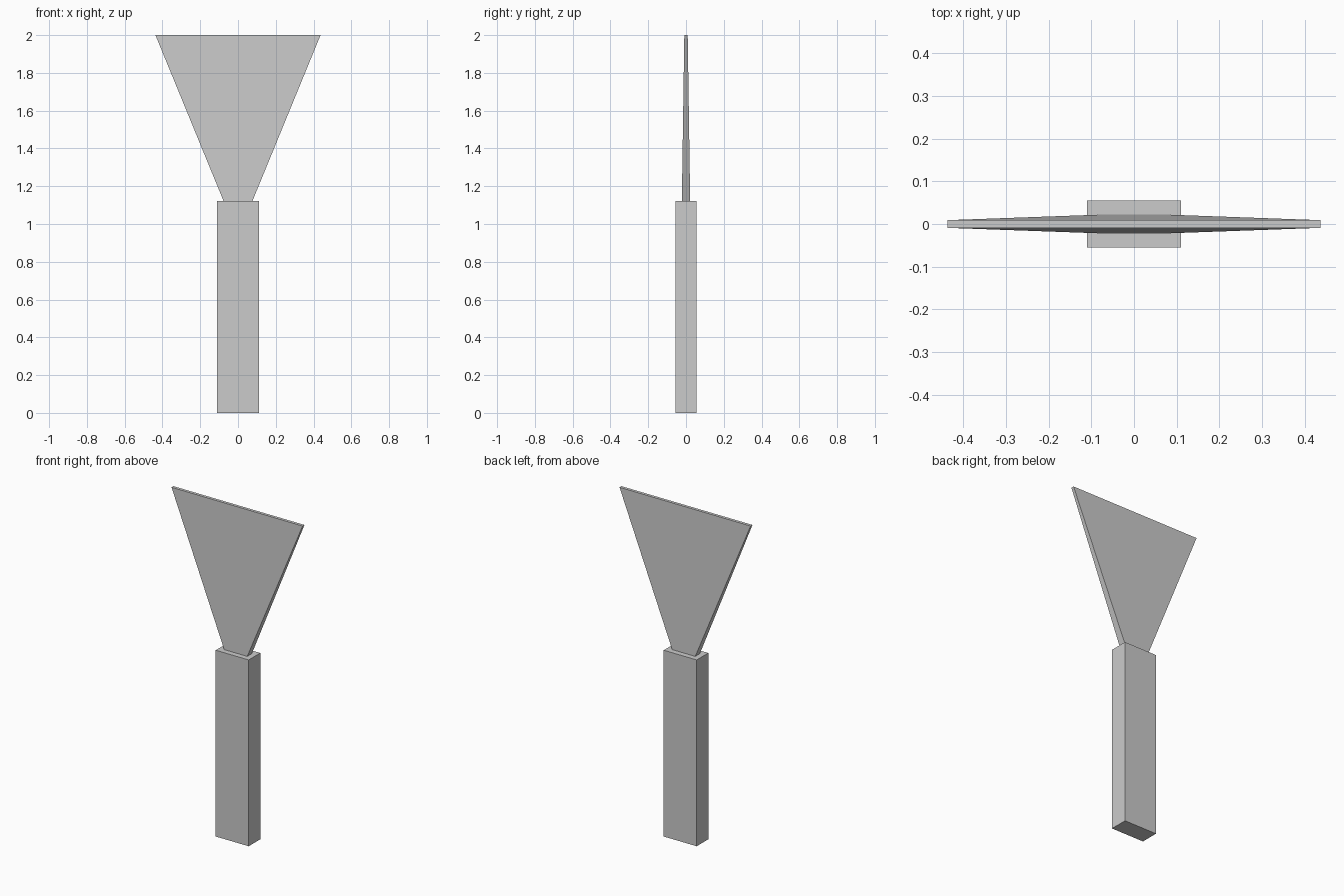
import bpy, bmesh

if "Cube" in bpy.data.objects:
    bpy.data.objects.remove(bpy.data.objects["Cube"])


def tapered_box(name, z0, z1, half_bottom, half_top):
    """Box whose bottom and top rectangles have their own half sizes."""
    bm = bmesh.new()
    bmesh.ops.create_cube(bm, size=2)
    for v in bm.verts:
        hx, hy = half_top if v.co.z > 0 else half_bottom
        v.co = (v.co.x * hx, v.co.y * hy, z1 if v.co.z > 0 else z0)
    mesh = bpy.data.meshes.new(name)
    bm.to_mesh(mesh)
    bm.free()
    obj = bpy.data.objects.new(name, mesh)
    bpy.context.collection.objects.link(obj)
    return obj


# Straight rectangular handle
tapered_box("handle", 0, 1.123, (0.11, 0.055), (0.11, 0.055))

# Flared blade, widening and thinning towards the top edge
tapered_box("blade", 1.123, 2.0, (0.077, 0.022), (0.437, 0.009))
